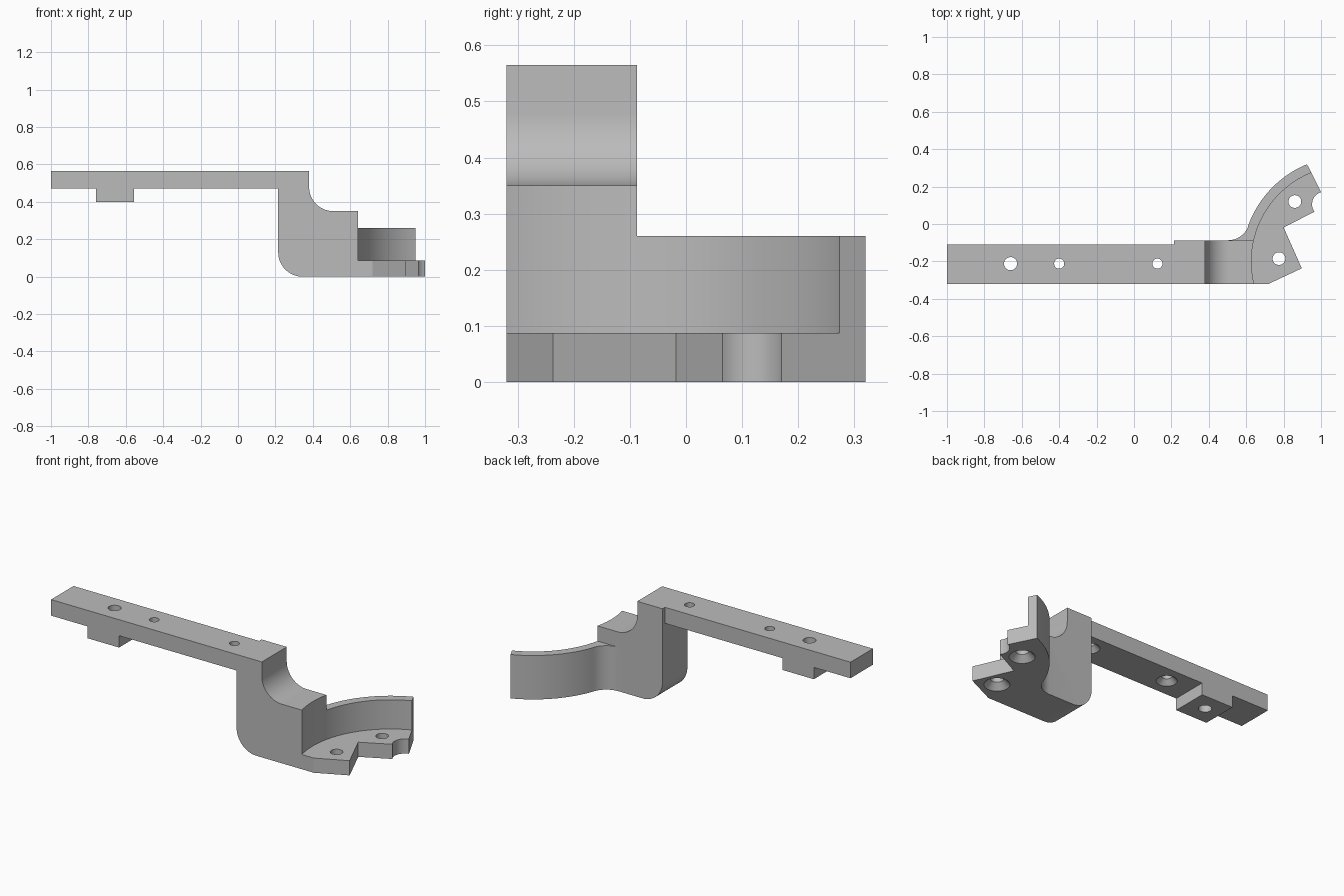
import bpy, bmesh
from math import sin, cos, radians
from mathutils import Vector

if "Cube" in bpy.data.objects:
    bpy.data.objects.remove(bpy.data.objects["Cube"], do_unlink=True)

grey = bpy.data.materials.new("plain grey")
grey.use_nodes = True
grey.diffuse_color = (0.5, 0.5, 0.5, 1)
grey.node_tree.nodes["Principled BSDF"].inputs["Base Color"].default_value = (0.5, 0.5, 0.5, 1)


def arc(cx, cy, r, start, end, steps):
    angles = [radians(start + (end - start) * i / steps) for i in range(steps + 1)]
    return [(cx + r * cos(a), cy + r * sin(a)) for a in angles]


def finish(name, bm):
    bmesh.ops.recalc_face_normals(bm, faces=bm.faces)
    mesh = bpy.data.meshes.new(name)
    bm.to_mesh(mesh)
    bm.free()
    mesh.materials.append(grey)
    obj = bpy.data.objects.new(name, mesh)
    bpy.context.collection.objects.link(obj)
    return obj


def extrude(name, points, offset):
    bm = bmesh.new()
    face = bm.faces.new([bm.verts.new(p) for p in points])
    result = bmesh.ops.extrude_face_region(bm, geom=[face], use_keep_orig=True)
    verts = [v for v in result["geom"] if isinstance(v, bmesh.types.BMVert)]
    bmesh.ops.translate(bm, verts=verts, vec=Vector(offset))
    return finish(name, bm)


def round_cutter(x, y, z0, z1, r0, r1, segments=48):
    bm = bmesh.new()
    bmesh.ops.create_cone(bm, cap_ends=True, segments=segments,
                          radius1=r0, radius2=r1, depth=z1 - z0)
    bmesh.ops.translate(bm, verts=bm.verts, vec=(x, y, (z0 + z1) / 2))
    return finish("cutter", bm)


def combine(target, other, operation):
    mod = target.modifiers.new("combine", "BOOLEAN")
    mod.operation, mod.object, mod.solver = operation, other, "EXACT"
    bpy.context.view_layer.objects.active = target
    bpy.ops.object.modifier_apply(modifier=mod.name)
    bpy.data.objects.remove(other, do_unlink=True)


FRONT, BACK = -0.32, -0.087
FLANGE, WALL, TOP, UNDER = 0.087, 0.26, 0.565, 0.47

# Arm, pad and drop block share one side profile
profile = [(-1, UNDER), (-0.76, UNDER), (-0.76, 0.4), (-0.555, 0.4), (-0.555, UNDER), (0.215, UNDER)]
profile += arc(0.345, 0.13, 0.13, 180, 270, 16)
profile += [(0.66, 0), (0.66, 0.35)]
profile += arc(0.51, 0.48, 0.13, 270, 180, 16)
profile += [(0.38, TOP), (-1, TOP)]
body = extrude("bracket_arm", [(x, FRONT, z) for x, z in profile], (0, BACK - FRONT, 0))

# The arm is narrower than the block
slab = [(-1.1, -0.11), (0.215, -0.11), (0.215, 0.1), (-1.1, 0.1)]
combine(body, extrude("cutter", [(x, y, 0.3) for x, y in slab], (0, 0, 0.4)), "DIFFERENCE")

# Curved wall and flange, with a fillet into the block
plan = [(0.503, FRONT), (0.72, FRONT), (0.897, -0.237), (0.8, -0.018)]
plan += arc(1.02, 0.105, 0.068, 216, 107, 14)
plan += arc(1.139, -0.2, 0.562, 112.4, 160.3, 24)
plan += arc(0.503, 0.0275, 0.1145, -19.7, -90, 12)
combine(body, extrude("curved_wall", [(x, y, 0) for x, y in plan], (0, 0, WALL)), "UNION")

# Round recess above the flange
combine(body, round_cutter(1.139, -0.2, FLANGE, 0.8, 0.511, 0.511, 160), "DIFFERENCE")

# Through holes: x, y, radius, underside height, countersink radius
holes = [(-0.66, -0.212, 0.035, None, 0),
         (-0.4, -0.212, 0.027, UNDER, 0.055),
         (0.125, -0.212, 0.027, UNDER, 0.055),
         (0.86, 0.12, 0.034, 0, 0.068),
         (0.775, -0.185, 0.034, 0, 0.068)]
for x, y, r, under, sink in holes:
    combine(body, round_cutter(x, y, -0.1, 0.8, r, r), "DIFFERENCE")
    if under is not None:
        depth = sink - r
        combine(body, round_cutter(x, y, under - 0.01, under + depth, sink + 0.01, r), "DIFFERENCE")

bpy.ops.object.select_all(action="DESELECT")
body.select_set(True)
bpy.context.view_layer.objects.active = body
bpy.ops.object.shade_smooth_by_angle(angle=radians(25))
